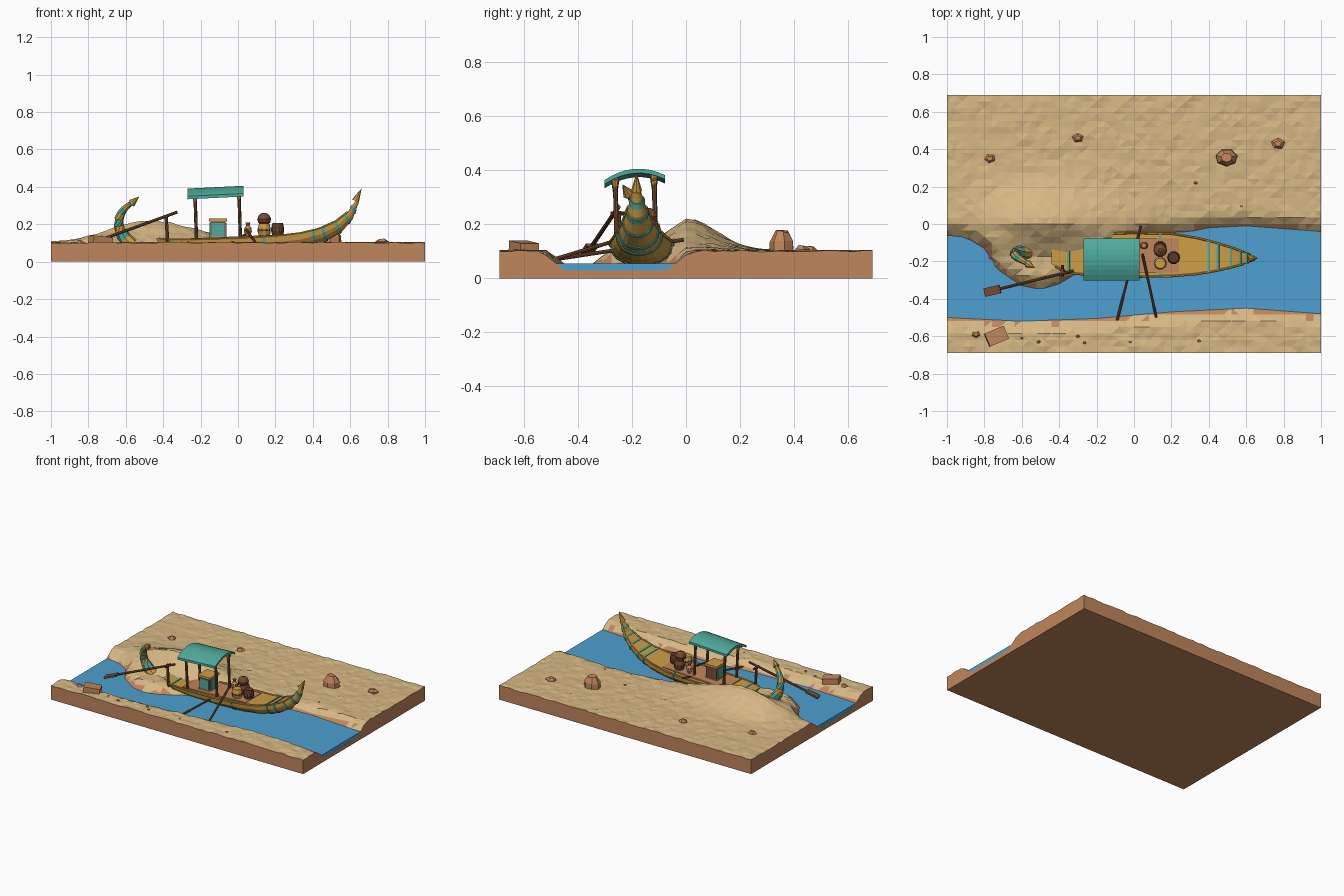
import bpy, bmesh, math, random
from mathutils import Vector, Matrix

if "Cube" in bpy.data.objects:
    bpy.data.objects.remove(bpy.data.objects["Cube"])

random.seed(4)

def material(name, rgb):
    m = bpy.data.materials.new(name)
    m.diffuse_color = [(c / 255 / 12.92 if c < 11 else ((c / 255 + .055) / 1.055) ** 2.4) for c in rgb] + [1]
    m.use_nodes = True
    m.node_tree.nodes["Principled BSDF"].inputs["Base Color"].default_value = m.diffuse_color
    return m

SAND = material("sand", (214, 184, 132))
CLAY = material("clay", (192, 134, 92))
WATER = material("water_blue", (78, 160, 208))
GOLD = material("gold", (206, 158, 70))
TEAL = material("teal", (78, 170, 156))
WOOD = material("wood", (122, 77, 50))
DARK = material("dark_wood", (92, 58, 40))

def make(name, verts, faces, mats, idx=None):
    bm = bmesh.new()
    vs = [bm.verts.new(v) for v in verts]
    for i, f in enumerate(faces):
        face = bm.faces.new([vs[k] for k in f])
        face.material_index = idx[i] if idx else 0
    bmesh.ops.recalc_face_normals(bm, faces=bm.faces)
    me = bpy.data.meshes.new(name)
    bm.to_mesh(me)
    bm.free()
    for m in mats:
        me.materials.append(m)
    ob = bpy.data.objects.new(name, me)
    bpy.context.collection.objects.link(ob)
    return ob

def loft(name, rings, mats, band=None):
    """Skin closed rings of points, capping both ends."""
    n, verts, faces, idx = len(rings[0]), [p for r in rings for p in r], [], []
    for i in range(len(rings) - 1):
        for j in range(n):
            k = (j + 1) % n
            faces.append((i * n + j, i * n + k, (i + 1) * n + k, (i + 1) * n + j))
            idx.append(band[i] if band else 0)
    faces += [tuple(range(n)), tuple(range(len(verts) - n, len(verts)))]
    return make(name, verts, faces, mats, idx + [0, 0])

def tube(name, path, radii, mats, sides=8, band=None):
    pts, rings = [Vector(p) for p in path], []
    for i, p in enumerate(pts):
        d = pts[min(i + 1, len(pts) - 1)] - pts[max(i - 1, 0)]
        q = d.to_track_quat('Z', 'Y')
        rings.append([p + q @ Vector((radii[i] * math.cos(a), radii[i] * math.sin(a), 0))
                      for a in (2 * math.pi * j / sides for j in range(sides))])
    return loft(name, rings, mats, band)

def rod(name, p, q, r, mat, r2=None, sides=8):
    return tube(name, [p, q], [r, r if r2 is None else r2], [mat], sides)

def box(name, c, s, mat, rot=0, tilt=0):
    m = Matrix.Translation(c) @ Matrix.Rotation(rot, 4, 'Z') @ Matrix.Rotation(tilt, 4, 'Y')
    v = [m @ Vector((x * s[0] / 2, y * s[1] / 2, z * s[2] / 2))
         for z in (-1, 1) for x, y in ((-1, -1), (1, -1), (1, 1), (-1, 1))]
    return make(name, v, [(0, 1, 2, 3), (4, 5, 6, 7)] +
                [(i, (i + 1) % 4, (i + 1) % 4 + 4, i + 4) for i in range(4)], [mat])

def lathe(name, c, profile, mats, sides=10, band=None):
    return tube(name, [(c[0], c[1], c[2] + z) for r, z in profile], [r for r, z in profile], mats, sides, band)

def interp(pts, x):
    for (a, u), (b, v) in zip(pts, pts[1:]):
        if x <= b:
            return u + (v - u) * (x - a) / (b - a)
    return pts[-1][1]

# ---- Terrain: banks, river bed and a dune ----
NORTH = [(-1, -.06), (-.9, -.07), (-.8, -.13), (-.72, -.25), (-.6, -.33), (-.5, -.35), (-.4, -.32),
         (-.3, -.26), (-.2, -.2), (-.05, -.1), (.1, -.05), (.3, -.04), (.4, -.02), (.6, -.01), (1, -.04)]
SOUTH = [(-1, -.5), (-.6, -.52), (-.2, -.505), (.2, -.47), (.6, -.45), (1, -.48)]

def height(x, y):
    d = min(interp(NORTH, x) - y, y - interp(SOUTH, x))
    base = max(.03, min(.102, .055 - d * .8))
    across = math.exp(-(y / .16) ** 2) if y > 0 else max(0, 1 + y / .17)
    along = math.exp(-((x + .48) / (.29 if x < -.48 else .36)) ** 2)
    return base + .118 * across * along * min(1, max(0, -d / .1))

NX, NY = 50, 40
grid, faces, idx = [], [], []
for j in range(NY + 1):
    for i in range(NX + 1):
        x, y = -1 + 2 * i / NX, -.69 + 1.38 * j / NY
        h = height(x, y)
        grid.append((x, y, h + (random.uniform(-.004, .004) if h > .09 else 0)))
for j in range(NY):
    for i in range(NX):
        a = j * (NX + 1) + i
        b, c, d = a + 1, a + NX + 2, a + NX + 1
        for t in ([(a, b, c), (a, c, d)] if (i + j) % 2 else [(a, b, d), (b, c, d)]):
            zs = [grid[k][2] for k in t]
            faces.append(t)
            idx.append(1 if min(zs) < .05 or (min(zs) < .06 and random.random() < .3) else 0)
make("sand_terrain", grid, faces, [SAND, CLAY], idx)

# Earth block: walls under the terrain rim, and a floor
W = NX + 1
rim = ([i for i in range(W)] + [j * W + NX for j in range(1, NY + 1)] +
       [NY * W + i for i in range(NX - 1, -1, -1)] + [j * W for j in range(NY - 1, 0, -1)])
n = len(rim)
verts = [grid[k] for k in rim] + [(grid[k][0], grid[k][1], 0) for k in rim]
make("earth_block", verts, [(k, (k + 1) % n, (k + 1) % n + n, k + n) for k in range(n)] +
     [tuple(range(n, 2 * n))], [CLAY])
box("river_water", (0, -.26, .0425), (1.999, .62, .025), WATER)

# ---- Hull: top x, top z, keel x, keel z, half width ----
HULL = [(-.44, .125, -.40, .07, .05), (-.36, .118, -.34, .06, .095), (-.2, .12, -.2, .048, .113),
        (0, .125, 0, .045, .117), (.2, .137, .2, .05, .114), (.33, .152, .34, .065, .098),
        (.43, .175, .45, .1, .078), (.52, .215, .55, .155, .054), (.585, .265, .612, .225, .033),
        (.628, .325, .645, .315, .015)]

def section(x, grow=0):
    px, pz, kx, kz, w = [interp([(s[0], s[k]) for s in HULL], x) for k in range(5)]
    yc = -.165 - .018 * max(0, (x - .2) / .43)
    top, keel = Vector((px, yc, pz)), Vector((kx, yc, kz))
    up = (top - keel).normalized() * grow
    top, keel = top + up, keel - up
    return [top.lerp(keel, max(0, math.sin(a)) ** .8) + Vector((0, (w + grow) * math.cos(a), 0))
            for a in (math.pi * j / 10 for j in range(11))]

loft("hull", [section(s[0]) for s in HULL], [GOLD])
for x in (-.35, .14, .4, .45, .52, .57, .605):
    wide = .007 if x < .5 else .005
    loft("hull_band", [section(x - wide, .004), section(x + wide, .004)], [TEAL])
for s in (0, 10):
    tube("gunwale", [section(x)[s] for x in (-.42, -.36, -.2, 0, .2, .33, .43, .52, .585)],
         [.006] * 9, [GOLD], 6)
rod("bow_finial", (.628, -.183, .325), (.66, -.183, .39), .02, GOLD, .001)
box("deck_boards", (-.01, -.168, .129), (.5, .18, .012), CLAY, 0, -.04)

# ---- Broken stern post curling out of the dune ----
tube("stern_post", [(-.57, -.15, .09), (-.605, -.15, .125), (-.628, -.152, .16), (-.638, -.158, .195),
                    (-.636, -.167, .23), (-.624, -.178, .26), (-.605, -.19, .285), (-.58, -.205, .306),
                    (-.56, -.218, .32)], [.04, .036, .032, .028, .025, .022, .019, .015, .011],
     [GOLD, TEAL], 8, [0, 1, 0, 1, 0, 1, 0, 1])
rod("stern_finial", (-.568, -.213, .313), (-.53, -.235, .347), .022, GOLD, .001)

# ---- Canopy ----
def roof_ring(x):
    pts = []
    for lift, order in ((0, range(9)), (-.016, range(8, -1, -1))):
        for k in order:
            u = k / 4 - 1
            pts.append((x, -.19 + .112 * u, .366 + .032 * (1 - u * u) + .009 * u + .05 * (x + .12) + lift))
    return pts

loft("canopy_roof", [roof_ring(-.27), roof_ring(.03)], [TEAL])
for y in (-.262, -.118):
    for x in (-.23, .005):
        top = .366 + .05 * (x + .12) + (.01 if y > -.2 else 0)
        rod("canopy_post", (x + .008, y + .006, .12), (x, y, top), .009, WOOD)
        rod("post_capital", (x, y, top - .04), (x, y, top), .009, GOLD, .015)
    rod("canopy_beam", (-.26, y, .353), (.022, y, .367), .007, WOOD, sides=6)

# ---- Shrine chest ----
box("chest_body", (-.107, -.18, .172), (.082, .09, .095), WOOD)
box("chest_front_panel", (-.107, -.227, .17), (.07, .006, .075), TEAL)
for s in (-1, 1):
    box("chest_side_panel", (-.107 + s * .043, -.18, .17), (.006, .075, .075), TEAL)
box("chest_base", (-.107, -.18, .13), (.095, .104, .012), GOLD)
box("chest_cornice", (-.107, -.18, .222), (.098, .106, .016), GOLD)

# ---- Cargo ----
lathe("vase", (.053, -.115, .138), [(.01, 0), (.021, .022), (.019, .042), (.009, .056), (.013, .072)], [CLAY])
DRUM = [(.028, 0), (.034, .02), (.035, .027), (.035, .036), (.034, .043), (.028, .066)]
lathe("gold_drum", (.14, -.21, .137), DRUM, [GOLD, DARK], 10, [0, 0, 1, 0, 0])
lathe("barrel", (.212, -.18, .14), DRUM, [DARK, WOOD], 10, [0, 0, 1, 0, 0])
lathe("barrel", (.14, -.125, .137), DRUM, [WOOD, DARK], 10, [0, 0, 1, 0, 0])
lathe("round_bundle", (.14, -.14, .195), [(.012, 0), (.032, .014), (.037, .034), (.028, .054), (.01, .066)], [WOOD])

# ---- Oars ----
rod("steering_oar", (-.325, -.25, .265), (-.72, -.347, .122), .008, WOOD)
box("steering_blade", (-.757, -.357, .109), (.09, .046, .012), WOOD, .24, -.34)
rod("steering_support", (-.375, -.25, .09), (-.385, -.25, .25), .009, WOOD)
rod("steering_crossbar", (-.382, -.28, .24), (-.382, -.22, .24), .007, DARK)
rod("long_oar", (-.09, -.515, .066), (.037, -.01, .143), .007, WOOD)
rod("short_oar", (.12, -.505, .066), (.045, -.16, .17), .007, WOOD)

# ---- Rocks ----
def rock(x, y, r, h, sides=6):
    a0, z, rings = random.random() * 3, height(x, y) - .012, []
    for f, t in ((1, 0), (.95, .55), (.5, 1)):
        rings.append([(x + r * f * math.cos(a0 + 2 * math.pi * k / sides),
                       y + r * f * .8 * math.sin(a0 + 2 * math.pi * k / sides),
                       z + (h + .012) * t * random.uniform(.85, 1)) for k in range(sides)])
    loft("rock", rings, [CLAY])

rock(.495, .355, .06, .078, 7)
box("block_stone", (-.735, -.6, .115), (.11, .075, .04), CLAY, .4, .1)
for x, y, r in ((.77, .43, .04), (-.3, .46, .033), (-.77, .35, .032), (-.845, -.59, .025),
                (.33, .22, .014), (.575, .095, .01), (-.51, -.63, .013), (-.3, -.6, .012),
                (-.265, -.635, .012), (-.02, -.63, .01), (.35, -.625, .014), (-.6, -.61, .01)):
    rock(x, y, r, r * .55, 5)
